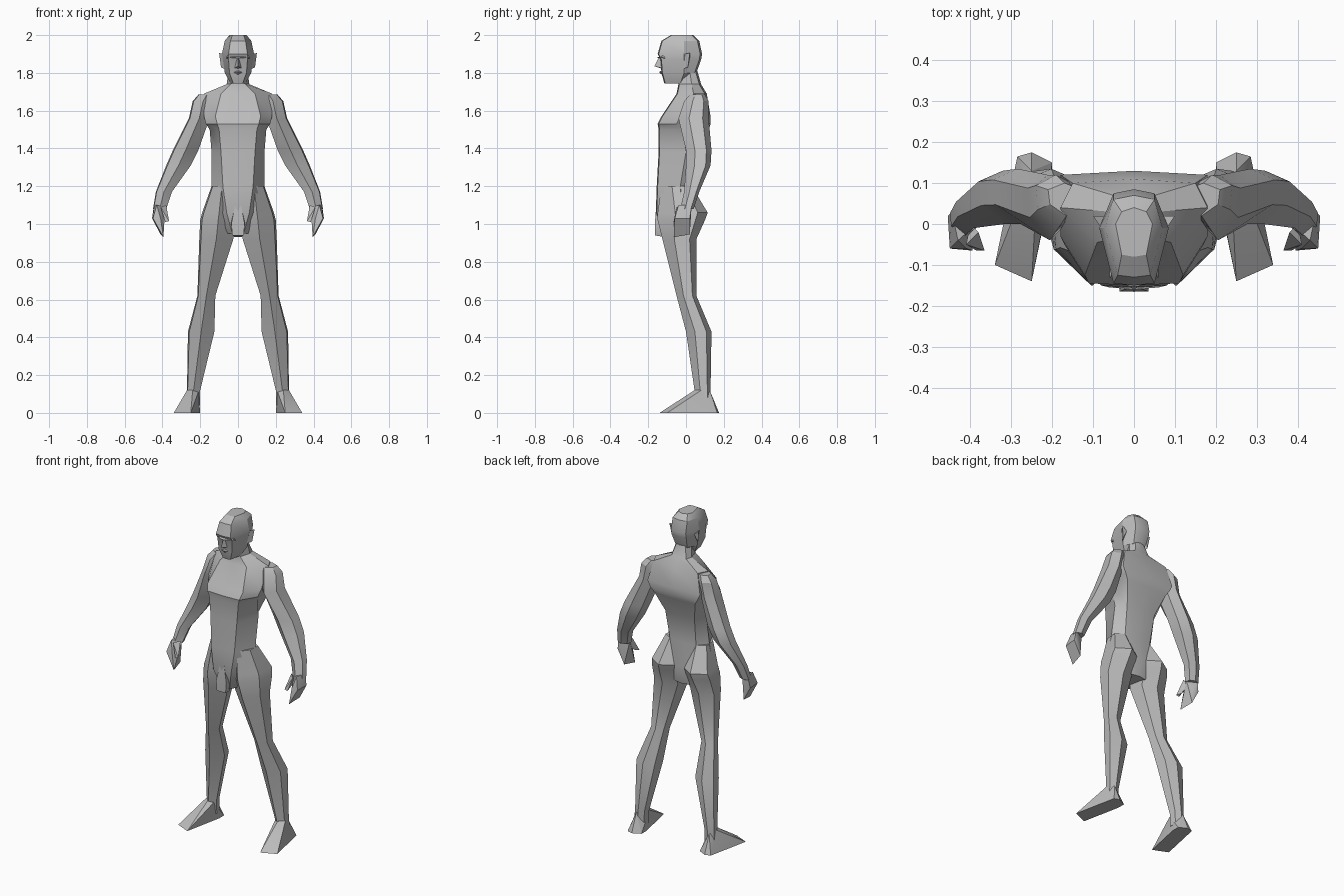
import bpy
import bmesh
from math import radians

if "Cube" in bpy.data.objects:
    bpy.data.objects.remove(bpy.data.objects["Cube"], do_unlink=True)

CM = 0.01  # all tables are in hundredths of a unit

grey = bpy.data.materials.new("plain grey")
grey.use_nodes = True
GREY_COLOUR = (0.5, 0.5, 0.5, 1)
grey.diffuse_color = GREY_COLOUR
grey.node_tree.nodes["Principled BSDF"].inputs["Base Color"].default_value = GREY_COLOUR


def finish(name, bm, mirrored):
    """Turn a bmesh into a shaded object, optionally mirrored to the other side."""
    bmesh.ops.recalc_face_normals(bm, faces=bm.faces)
    mesh = bpy.data.meshes.new(name)
    bm.to_mesh(mesh)
    bm.free()
    mesh.materials.append(grey)
    obj = bpy.data.objects.new(name, mesh)
    bpy.context.collection.objects.link(obj)
    bpy.ops.object.select_all(action="DESELECT")
    obj.select_set(True)
    bpy.context.view_layer.objects.active = obj
    bpy.ops.object.shade_smooth_by_angle(angle=radians(30))
    if mirrored:
        mirror = obj.modifiers.new("other side", "MIRROR")
        mirror.use_mirror_merge = False
    return obj


def loft(name, rings, mirrored=False):
    """Skin a list of equal-length point rings and cap both ends."""
    bm = bmesh.new()
    loops = [[bm.verts.new([c * CM for c in p]) for p in ring] for ring in rings]
    for low, high in zip(loops, loops[1:]):
        for i in range(len(low)):
            j = (i + 1) % len(low)
            bm.faces.new((low[i], low[j], high[j], high[i]))
    bm.faces.new(loops[0])
    bm.faces.new(loops[-1])
    return finish(name, bm, mirrored)


def hull(name, points, mirrored=False):
    """Wrap a faceted block around a handful of corner points."""
    bm = bmesh.new()
    for p in points:
        bm.verts.new([c * CM for c in p])
    result = bmesh.ops.convex_hull(bm, input=bm.verts)
    loose = [v for v in result["geom_interior"] if isinstance(v, bmesh.types.BMVert)]
    bmesh.ops.delete(bm, geom=loose, context="VERTS")
    return finish(name, bm, mirrored)


def body_ring(z, front, front_w, side_w, side_y, back_w, back):
    """Symmetric eight-sided section of the torso or head."""
    half = [(front_w, front + 0.5), (side_w, side_y), (back_w, back - 1)]
    right = [(-x, y) for x, y in reversed(half)]
    outline = [(0, front)] + half + [(0, back)] + right
    return [(x, y, z) for x, y in outline]


def limb_ring(z, inner, outer, front, back):
    """Six-sided section of an arm or leg, ridged at the front and back."""
    def at(u, v):
        return (inner + (outer - inner) * u, front + (back - front) * v, z)
    return [at(0.5, 0), at(0.95, 0.35), at(1, 0.8),
            at(0.55, 1), at(0.1, 0.8), at(0, 0.35)]


# Torso and neck: height, front, front width, side width, side depth, back width, back
torso = [
    (181, -4, 3, 5, 2, 3, 6),
    (174, -4, 4, 6, 3, 5, 8),
    (169, -5, 9, 18, 4, 15, 11),
    (157, -13, 12, 18, -3, 18, 13),
    (153, -15, 11, 17, -5, 16, 13),
    (150, -14.5, 10, 15, -2, 14, 12),
    (138, -14.5, 9, 14, 0, 10, 7),
    (120, -15.5, 8, 14, -3, 9, 4),
    (106, -16, 6, 18, -2, 8, 7),
    (95, -13, 3, 9, -3, 5, 5),
]
loft("torso", [body_ring(*row) for row in torso])

# Head
head = [
    (200, -8, 3, 4.5, 0, 3, 4),
    (197, -13, 4, 7, -1, 5, 7),
    (190, -15, 5, 8.5, -1, 5, 8.5),
    (187, -13.5, 5, 8, -1, 5, 8),
    (180, -13, 4.5, 7, -1, 4, 5.5),
    (174.5, -11.5, 2.5, 4, -3, 2, -1),
]
loft("head", [body_ring(*row) for row in head])

# Nose, brow and lips
hull("nose", [(0, -14, 189), (0, -16.7, 183.5), (2, -12.5, 182.5),
              (-2, -12.5, 182.5), (0, -12, 182)])
hull("brow", [(x * side, y, z) for side in (-1, 1)
              for x, y, z in [(6, -13, 188.5), (6, -11, 187.5),
                              (1, -15.3, 188), (5, -12, 190)]])
hull("lips", [(2.2, -13, 180.3), (-2.2, -13, 180.3), (0, -14.3, 180.5),
              (0, -13, 179), (0, -13, 181.3)])

# Ears
hull("ear", [(8, -1, 190), (10, 2, 190.5), (9, 1, 183),
             (7, -2, 182), (7, 2, 188)], mirrored=True)

# Arms: height, inner edge, outer edge, front, back
arm = [
    (168.5, 12, 21, 2, 10),
    (165, 13, 24, -1, 12),
    (156, 15, 26, -4, 12),
    (139, 21, 34.5, 0, 13.5),
    (131, 25, 38, 0, 13),
    (117, 35, 43.5, -1, 7),
    (108, 38, 45, -3, 4),
]
loft("arm", [limb_ring(*row) for row in arm], mirrored=True)

# Hands and thumbs
hull("hand", [(38.5, 0, 109), (44.5, 3, 110), (43, -4, 110), (45.5, 2, 103),
              (45, -6, 103), (41, -6, 103), (39.5, -6.5, 93),
              (41, 2, 94.5), (41, 2, 103)], mirrored=True)
hull("thumb", [(38, -2, 110), (41, -5, 109), (40, 0, 106), (36.5, -6.5, 101.5),
               (38.5, -6.5, 101), (38, -4, 102)], mirrored=True)

# Legs
leg = [
    (120, 3, 14, -13, 3),
    (106, 1, 19, -15, 11.5),
    (102, 1, 20, -15, 10),
    (92, 2.5, 20.5, -12.5, 5.5),
    (62, 12, 21.5, -5, 5.5),
    (43, 12.5, 26.5, 0, 13.5),
    (12, 20, 27, 4.5, 13),
    (4, 20, 28, 5, 13),
]
loft("leg", [limb_ring(*row) for row in leg], mirrored=True)

# Feet: wedges falling from the ankle to a flat toe edge
hull("foot", [(20, 15, 0), (25, 17.5, 0), (28.5, 16.5, 0), (34, -10, 0),
              (25, -14, 0), (20, 10, 0), (21, 6, 11), (24, 4.5, 12),
              (27, 8, 12), (25, 13, 11)], mirrored=True)

# Plain wedge at the front of the pelvis
hull("pelvis_front", [(x * side, y, z) for side in (-1, 1)
                      for x, y, z in [(1, -15.5, 113), (3.5, -16.5, 100),
                                      (3, -16.5, 94), (2, -11, 93), (4, -10, 102)]])
